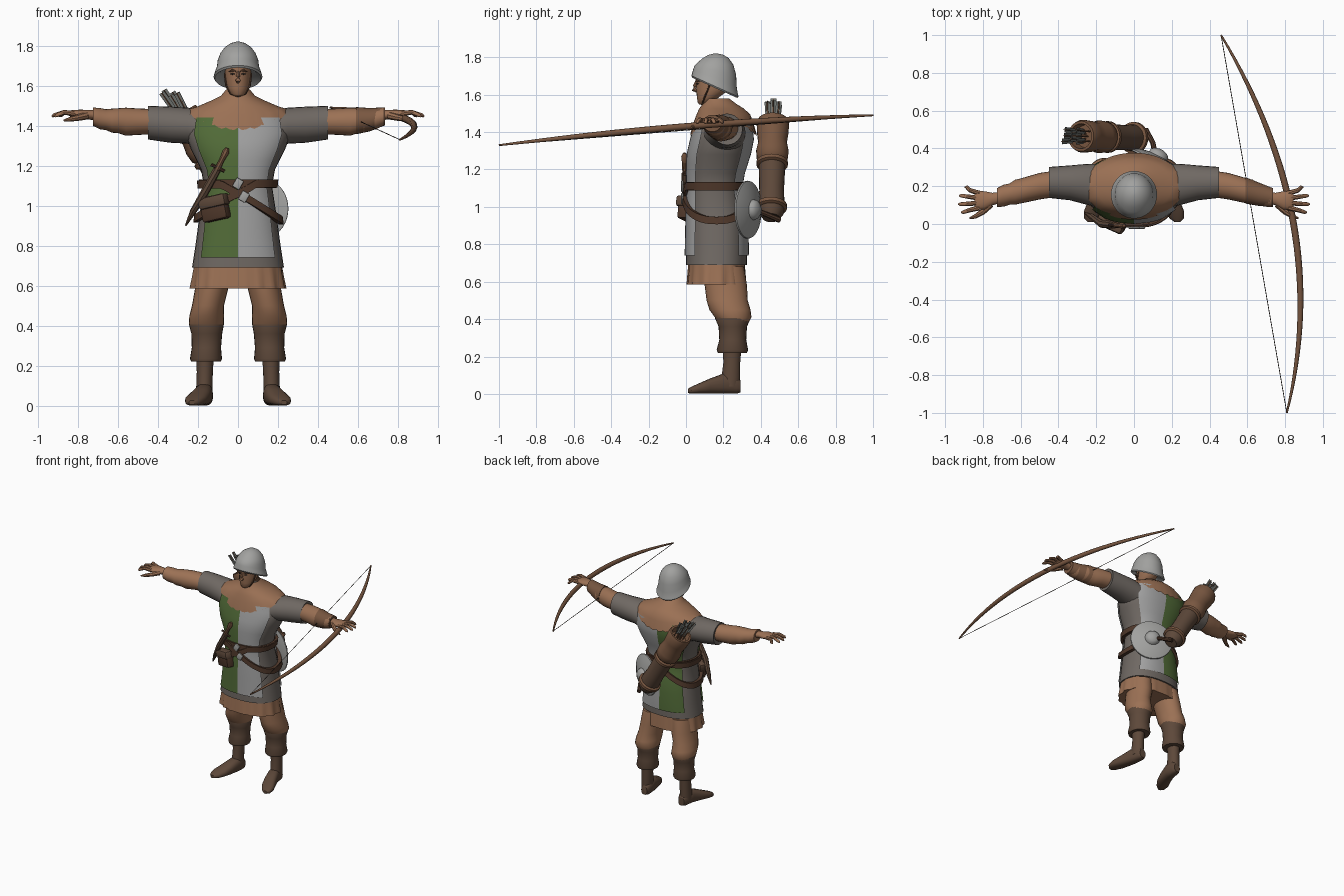
import bpy, bmesh, random
from math import sin, cos, tau, atan2, copysign, radians
from mathutils import Vector

random.seed(4)
if "Cube" in bpy.data.objects:
    bpy.data.objects.remove(bpy.data.objects["Cube"])

PALETTE = {
    "steel": (.36, .36, .35), "tan": (.33, .165, .09), "grey cloth": (.36, .36, .36),
    "green cloth": (.085, .15, .04), "mail": (.16, .14, .125), "boot brown": (.11, .065, .042),
    "belt brown": (.08, .04, .024), "leather": (.19, .095, .052), "feather": (.15, .16, .15),
    "dark cord": (.04, .03, .025)}
MATS = {}
for label, rgb in PALETTE.items():
    m = MATS[label] = bpy.data.materials.new(label)
    m.use_nodes = True
    m.diffuse_color = (*rgb, 1)
    m.node_tree.nodes["Principled BSDF"].inputs["Base Color"].default_value = (*rgb, 1)


def finish(name, bm, mats):
    bmesh.ops.recalc_face_normals(bm, faces=bm.faces)
    mesh = bpy.data.meshes.new(name)
    bm.to_mesh(mesh)
    bm.free()
    for label in mats:
        mesh.materials.append(MATS[label])
    for poly in mesh.polygons:
        poly.use_smooth = True
    mesh.set_sharp_from_angle(angle=radians(40))
    ob = bpy.data.objects.new(name, mesh)
    bpy.context.collection.objects.link(ob)
    return ob


def skin(name, loops, mats, closed=False, caps=True, rule=None):
    """Bridge a row of point loops; rule gives a material index, or None to cut a face."""
    bm = bmesh.new()
    rows = [[bm.verts.new(co) for co in loop] for loop in loops]
    pairs = list(zip(rows, rows[1:] + rows[:1]))
    for r, q in (pairs if closed else pairs[:-1]):
        for i in range(len(r)):
            bm.faces.new((r[i - 1], r[i], q[i], q[i - 1]))
    if caps and not closed:
        bm.faces.new(rows[0])
        bm.faces.new(rows[-1])
    if rule:
        cut = []
        for f in bm.faces:
            index = rule(f.calc_center_median())
            if index is None:
                cut.append(f)
            else:
                f.material_index = index
        bmesh.ops.delete(bm, geom=cut, context="FACES")
    return finish(name, bm, mats)


def loft(name, rings, mat, axis="z", n=24, side=1, box=1, warp=None, **extra):
    """Ellipse rings (position, centre a, centre b, radius a, radius b) along an axis."""
    loops = []
    for p, a, b, ra, rb in rings:
        loop = []
        for i in range(n):
            c, s = cos(tau * i / n), sin(tau * i / n)
            u = a + ra * copysign(abs(c) ** box, c)
            v = b + rb * copysign(abs(s) ** box, s)
            co = Vector({"x": (p, u, v), "y": (u, p, v), "z": (u, v, p)}[axis])
            if warp:
                co = warp(co)
            co.x *= side
            loop.append(co)
        loops.append(loop)
    return skin(name, loops, [mat] if isinstance(mat, str) else mat, **extra)


def turned(name, profile, mat, **extra):
    return loft(name, [(z, 0, 0, r, r) for z, r in profile], mat, **extra)


def sweep(name, points, radii, mat, n=8, side=1):
    pts = [Vector((p[0] * side, p[1], p[2])) for p in points]
    loops = []
    for i, p in enumerate(pts):
        t = pts[min(i + 1, len(pts) - 1)] - pts[max(i - 1, 0)]
        a = t.cross(Vector((.1, .2, 1))).normalized()
        b = t.cross(a).normalized()
        loops.append([p + radii[i] * (a * cos(tau * k / n) + b * sin(tau * k / n)) for k in range(n)])
    return skin(name, loops, [mat])


def block(name, size, place, turn, mat, bevel=.008):
    bm = bmesh.new()
    bmesh.ops.create_cube(bm, size=1)
    bmesh.ops.scale(bm, vec=size, verts=bm.verts)
    bmesh.ops.bevel(bm, geom=bm.edges[:], offset=bevel, segments=2, affect="EDGES", profile=.5)
    ob = finish(name, bm, [mat])
    ob.location = place
    ob.rotation_euler = [radians(d) for d in turn]
    return ob


# Mail tunic body
BODY = [(.69, 0, .163, .23, .163), (.8, 0, .165, .213, .162), (.95, 0, .163, .193, .157),
        (1.1, 0, .152, .17, .14), (1.18, 0, .158, .185, .148), (1.28, 0, .175, .235, .163),
        (1.36, 0, .192, .265, .162), (1.44, 0, .2, .25, .148), (1.5, 0, .2, .16, .1)]
loft("mail_tunic", BODY, "mail", n=32, box=.85)


def girth(z):
    for low, high in zip(BODY, BODY[1:]):
        if z <= high[0]:
            f = (z - low[0]) / (high[0] - low[0])
            return [l + (h - l) * f for l, h in zip(low, high)]
    return BODY[-1]


# Two-coloured surcoat, open at the sides
def coat_rule(c):
    if abs(c.x) > .83 * girth(c.z)[3]:
        return None
    return 0 if c.x > 0 else 1


levels = [.74, .8, .88, .95, 1.03, 1.1, 1.14, 1.18, 1.23, 1.28, 1.32, 1.36, 1.4, 1.44]
coat = [(z, 0, girth(z)[2], girth(z)[3] + .009, girth(z)[4] + .009) for z in levels]
loft("surcoat", coat, ["grey cloth", "green cloth"], n=64, box=.85, caps=False, rule=coat_rule)


# Ruffled shirt hem
def ruffle(co):
    a = atan2(co.y - .163, co.x)
    k = 1 + .03 * sin(a * 18) * (.72 - co.z) / .13
    return Vector((co.x * k, .163 + (co.y - .163) * k, co.z))


loft("shirt_hem", [(.71, 0, .163, .218, .15), (.65, 0, .163, .226, .155), (.585, 0, .163, .236, .16)],
     "tan", n=72, box=.85, warp=ruffle)


# Scalloped shoulder mantle
def drape(co):
    low = max(0, min(1, (1.5 - co.z) / .12))
    scallop = .014 * abs(sin(atan2(co.y - .2, co.x) * 10)) if co.z < 1.4 else 0
    return co + Vector((0, 0, .085 * low * (co.x / .25) ** 2 - scallop))


loft("mantle", [(1.58, 0, .165, .06, .065), (1.55, 0, .18, .085, .09), (1.525, 0, .19, .135, .12),
                (1.495, 0, .2, .2, .143), (1.45, 0, .2, .243, .16), (1.39, 0, .2, .262, .177)],
     "tan", n=80, warp=drape, caps=False)

# Head and face
loft("head", [(1.548, 0, .09, .02, .02), (1.56, 0, .1, .04, .038), (1.59, 0, .12, .055, .062),
              (1.63, 0, .145, .064, .09), (1.68, 0, .155, .068, .102), (1.74, 0, .155, .07, .1)], "tan")
sweep("nose", [(0, .056, 1.672), (0, .046, 1.645), (0, .042, 1.628), (0, .058, 1.618)],
      [.006, .01, .014, .008], "tan")
sweep("mouth", [(-.022, .071, 1.594), (0, .061, 1.597), (.022, .071, 1.594)], [.002, .004, .002], "leather")
for s, word in ((1, "left"), (-1, "right")):
    sweep(word + "_eye", [(.016, .055, 1.658), (.028, .059, 1.659), (.038, .067, 1.658)],
          [.002, .005, .002], "dark cord", side=s)
    sweep(word + "_brow", [(.01, .052, 1.672), (.028, .056, 1.677), (.046, .07, 1.67)],
          [.003, .006, .003], "leather", side=s)
    sweep(word + "_chin_strap", [(.066, .13, 1.66), (.06, .105, 1.6), (.036, .09, 1.56), (0, .085, 1.547)],
          [.005] * 4, "belt brown", side=s)


# Helmet, brim dipping to the back
def tilt(co):
    return co - Vector((0, 0, .45 * (co.y - .155) * max(0, min(1, (1.78 - co.z) / .1))))


loft("helmet", [(1.66, 0, .155, .09, .1), (1.636, 0, .155, .116, .12), (1.645, 0, .155, .122, .126),
                (1.665, 0, .155, .115, .121), (1.69, 0, .155, .106, .116), (1.73, 0, .157, .101, .111),
                (1.765, 0, .158, .087, .096), (1.795, 0, .159, .063, .07), (1.813, 0, .16, .035, .04),
                (1.82, 0, .16, .008, .009)], "steel", n=36, warp=tilt)

for s, word in ((1, "left_"), (-1, "right_")):
    # Sleeve, arm and hand
    loft(word + "sleeve", [(.15, .2, 1.37, .12, .1), (.25, .21, 1.4, .108, .09), (.34, .218, 1.405, .092, .09),
                           (.45, .22, 1.415, .082, .084), (.445, .22, 1.415, .07, .07)], "mail", "x", side=s)
    loft(word + "forearm", [(.4, .215, 1.42, .07, .062), (.5, .2, 1.42, .07, .066), (.56, .185, 1.42, .068, .07),
                            (.6, .175, 1.425, .066, .062), (.63, .168, 1.425, .066, .06),
                            (.66, .158, 1.43, .056, .052), (.69, .15, 1.435, .058, .053),
                            (.725, .14, 1.445, .05, .046), (.725, .14, 1.45, .03, .026)], "tan", "x", side=s)
    loft(word + "hand", [(.71, .14, 1.452, .03, .025), (.75, .132, 1.455, .033, .024),
                         (.79, .125, 1.458, .048, .022), (.83, .125, 1.46, .05, .018),
                         (.845, .125, 1.46, .042, .01)], "tan", "x", n=16, side=s)
    for k, (reach, tip) in enumerate(((.895, .195), (.925, .15), (.93, .105), (.915, .062))):
        root = .163 - .026 * k
        sweep(word + "finger", [(.82, root, 1.46), (.87, (root + tip) / 2, 1.467),
                                (reach - .01, tip, 1.452), (reach, tip, 1.445)],
              [.014, .012, .01, .004], "tan", side=s)
    sweep(word + "thumb", [(.76, .105, 1.45), (.8, .065, 1.44), (.84, .04, 1.432), (.87, .03, 1.425)],
          [.02, .016, .012, .005], "tan", side=s)
    # Trouser leg, boot cuff, shin and foot
    loft(word + "trouser_leg", [(.68, .12, .2, .085, .11), (.58, .133, .213, .083, .113), (.5, .15, .22, .08, .11),
                                (.45, .157, .235, .086, .11), (.41, .158, .252, .088, .098),
                                (.37, .157, .253, .076, .075)], "tan", side=s)
    loft(word + "boot_cuff", [(.43, .158, .25, .078, .088), (.405, .158, .25, .087, .095),
                              (.36, .156, .25, .077, .076), (.29, .158, .25, .073, .072),
                              (.235, .16, .248, .08, .084), (.22, .16, .248, .074, .078)], "boot brown", side=s)
    loft(word + "boot_shaft", [(.24, .165, .246, .044, .05), (.17, .166, .245, .04, .045),
                               (.09, .168, .24, .041, .05), (.04, .17, .235, .038, .05)], "boot brown", side=s)
    loft(word + "foot", [(.292, .162, .04, .025, .032), (.27, .163, .05, .038, .049), (.2, .17, .055, .044, .054),
                         (.13, .19, .042, .05, .041), (.07, .212, .029, .052, .028), (.03, .226, .02, .038, .019),
                         (.01, .23, .016, .015, .011)], "boot brown", "y", n=20, side=s, box=.8)
loft("bracer", [(.59, .178, 1.425, .07, .068), (.66, .158, 1.43, .062, .058), (.735, .14, 1.447, .05, .045)],
     "leather", "x")


# Crossing belts that follow the body
def belt(name, height, half, out):
    loops = []
    for dz, off in ((-half, .004), (-half, out), (half, out), (half, .004)):
        loop = []
        for i in range(64):
            c, s = cos(tau * i / 64), sin(tau * i / 64)
            z = height(.19 * c) + dz
            _, _, cy, rx, ry = girth(z)
            loop.append(((rx + off) * copysign(abs(c) ** .85, c),
                         cy + (ry + off) * copysign(abs(s) ** .85, s), z))
        loops.append(loop)
    skin(name, loops, ["belt brown"], closed=True)


belt("waist_belt", lambda x: 1.11, .022, .02)
belt("pouch_belt", lambda x: min(1.11, 1.06 + .65 * x), .02, .026)
belt("shield_belt", lambda x: min(1.105, 1.06 - .7 * x), .02, .03)
for x, z in ((0, 1.11), (.03, 1.045)):
    block("buckle", (.04, .012, .05), (x, -.02, z), (0, 30, 0), "steel", .004)

# Belt pouch and sheathed dagger
block("pouch", (.14, .065, .12), (-.115, .01, .985), (0, -12, -24), "belt brown", .015)
block("pouch_flap", (.15, .075, .06), (-.121, .006, 1.02), (0, -12, -24), "boot brown", .015)
sweep("dagger_sheath", [(-.105, -.005, 1.18), (-.17, .0, 1.06), (-.225, .04, .97), (-.262, .06, .9)],
      [.02, .021, .016, .004], "boot brown")
sweep("dagger_grip", [(-.105, -.005, 1.18), (-.08, -.008, 1.23), (-.06, -.008, 1.27), (-.053, -.008, 1.288)],
      [.015, .013, .018, .008], "leather")
sweep("dagger_guard", [(-.135, -.006, 1.205), (-.1, -.008, 1.19), (-.068, -.006, 1.172)], [.008] * 3, "belt brown")

# Round shield on the left hip
shield = turned("round_shield", [(0, .145), (.004, .155), (.012, .153), (.03, .11), (.04, .055), (.058, .05),
                                 (.07, .035), (.078, .01)], "steel", n=40)
shield.location = (.11, .325, .985)
shield.rotation_euler = Vector((.45, .89, 0)).to_track_quat("Z", "Y").to_euler()

# Quiver with arrows, slanted across the back
quiver = [
    turned("quiver_body", [(-.01, .045), (.02, .066), (.06, .072), (.16, .066), (.3, .07), (.36, .07)], "boot brown"),
    turned("quiver_top", [(.34, .065), (.36, .083), (.41, .087), (.46, .077), (.52, .084), (.58, .087), (.6, .08),
                          (.6, .066), (.55, .06)], "leather")]
for z in (.06, .33):
    quiver.append(turned("quiver_ring", [(z - .018, .07), (z - .01, .084), (z + .01, .084), (z + .018, .07)], "leather"))
for i in range(8):
    a, r = tau * i / 8, .012 + .022 * (i % 2)
    x, y, top = r * cos(a), r * sin(a), .72 + random.uniform(-.03, .03)
    quiver.append(loft("arrow_shaft", [(.5, x, y, .004, .004), (top, x * 1.3, y * 1.3, .004, .004)], "leather", n=6))
    for wide, thin in ((.015, .001), (.001, .015)):
        quiver.append(loft("arrow_feather", [(top - .11, x, y, .002, .002), (top - .09, x, y, wide, thin),
                                             (top, x * 1.3, y * 1.3, wide, thin)], "feather", n=4))
for ob in quiver:
    ob.location = (.03, .455, .95)
    ob.rotation_euler = Vector((-.31, .01, .51)).to_track_quat("Z", "Y").to_euler()
sweep("quiver_strap", [(.06, .5, .93), (.1, .43, .96), (.12, .33, 1.0)], [.016, .014, .014], "belt brown")

# Bow and string
ys = [-1 + i / 16 for i in range(33)]
arc = [(.845 - .174 * y - .21 * y * y, y, 1.41 + .08 * y + .02 * (1 - y * y)) for y in ys]
sweep("bow", arc, [.018 - .013 * y * y for y in ys], "leather", n=10)
sweep("bow_string", [arc[0], arc[-1]], [.002, .002], "dark cord", n=6)
